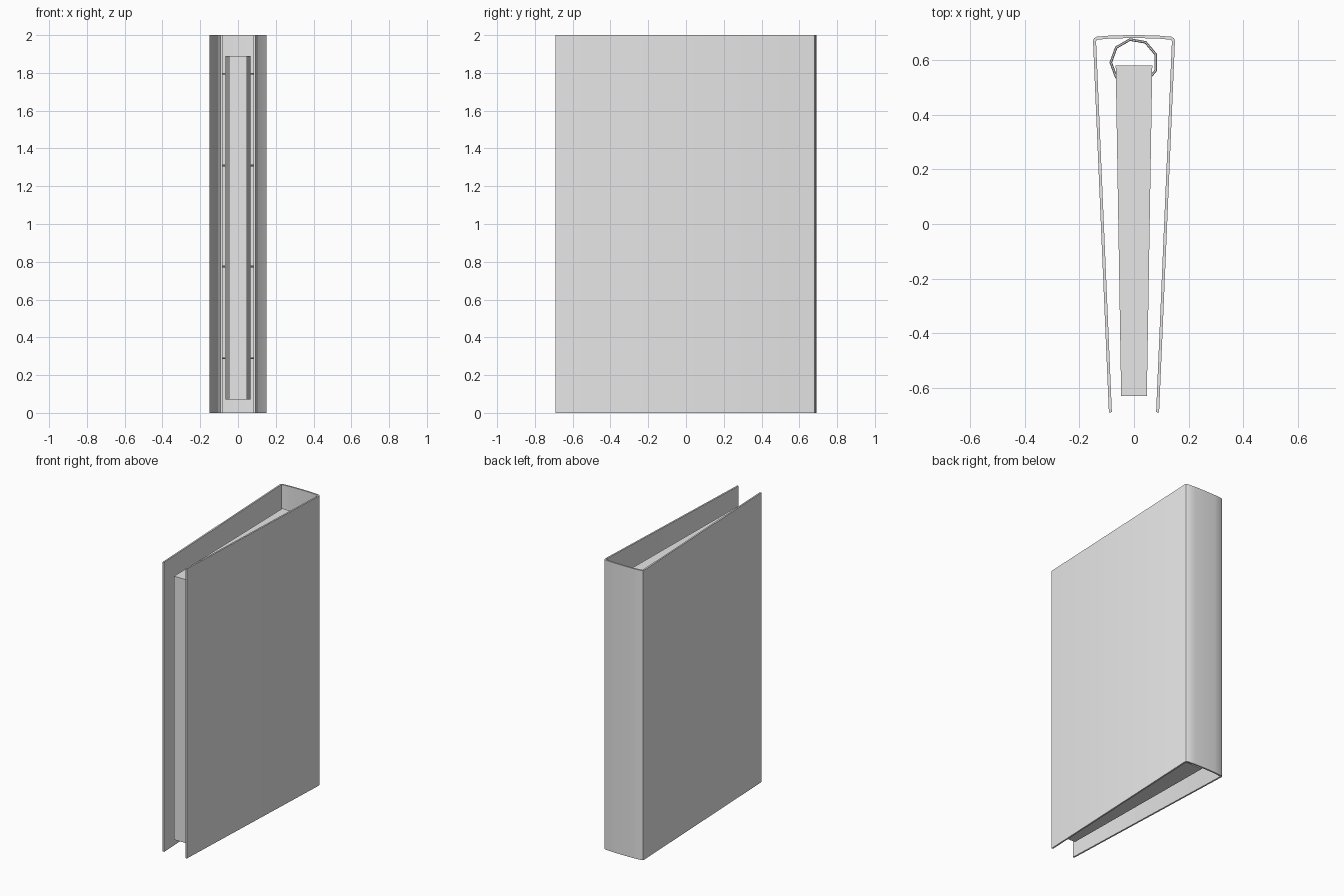
import bpy, bmesh
from math import cos, sin, radians
from mathutils import Vector

cube = bpy.data.objects.get("Cube")
if cube:
    bpy.data.objects.remove(cube, do_unlink=True)

grey = bpy.data.materials.new("plain grey")
grey.use_nodes = True
colour = (0.8, 0.8, 0.8, 1)
grey.diffuse_color = colour
grey.node_tree.nodes["Principled BSDF"].inputs["Base Color"].default_value = colour


def finish(name, bm, smooth=False):
    bmesh.ops.recalc_face_normals(bm, faces=bm.faces)
    mesh = bpy.data.meshes.new(name)
    bm.to_mesh(mesh)
    bm.free()
    mesh.materials.append(grey)
    obj = bpy.data.objects.new(name, mesh)
    bpy.context.collection.objects.link(obj)
    if smooth:
        bpy.ops.object.select_all(action='DESELECT')
        obj.select_set(True)
        bpy.context.view_layer.objects.active = obj
        bpy.ops.object.shade_smooth_by_angle(angle=radians(30))
    return obj


def prism(name, outline, bottom, top, smooth=False):
    bm = bmesh.new()
    face = bm.faces.new([bm.verts.new((x, y, bottom)) for x, y in outline])
    side = bmesh.ops.extrude_face_region(bm, geom=[face])
    verts = [g for g in side["geom"] if isinstance(g, bmesh.types.BMVert)]
    bmesh.ops.translate(bm, verts=verts, vec=(0, 0, top - bottom))
    return finish(name, bm, smooth)


def inset_path(points, t):
    """Offset an open path sideways by thickness t."""
    pts = [Vector(p) for p in points]
    result = []
    for i, p in enumerate(pts):
        before = (p - pts[i - 1]).normalized() if i else None
        after = (pts[i + 1] - p).normalized() if i < len(pts) - 1 else None
        normals = [Vector((d.y, -d.x)) for d in (before, after) if d]
        n = sum(normals, Vector((0, 0))).normalized()
        result.append(p + n * t / n.dot(normals[0]))
    return result


# Folded cover: two boards joined by a gently bowed spine
half = [(-0.092, -0.69), (-0.15, 0.67), (-0.147, 0.68), (-0.137, 0.686), (-0.08, 0.691)]
outer = half + [(0, 0.692)] + [(-x, y) for x, y in reversed(half)]
inner = inset_path(outer, 0.011)
prism("cover", outer + [tuple(p) for p in reversed(inner)], 0, 2, True)

# Tapered block of pages
prism("page_block", [(-0.047, -0.63), (0.047, -0.63), (0.067, 0.58), (-0.067, 0.58)],
      0.07, 1.89)

# Nine-sided binder rings
segments, radius, tube = 9, 0.085, 0.005
for index, height in enumerate((0.29, 0.775, 1.31, 1.795)):
    bm = bmesh.new()
    loops = []
    for i in range(segments):
        a = radians(180 + i * 360 / segments)
        loop = []
        for j in range(6):
            b = radians(60 * j)
            r = radius + tube * cos(b)
            loop.append(bm.verts.new((r * cos(a), 0.592 + r * sin(a), height + tube * sin(b))))
        loops.append(loop)
    for i in range(segments):
        a, b = loops[i], loops[(i + 1) % segments]
        for j in range(6):
            k = (j + 1) % 6
            bm.faces.new((a[j], b[j], b[k], a[k]))
    finish(f"binder_ring_{index + 1}", bm)
